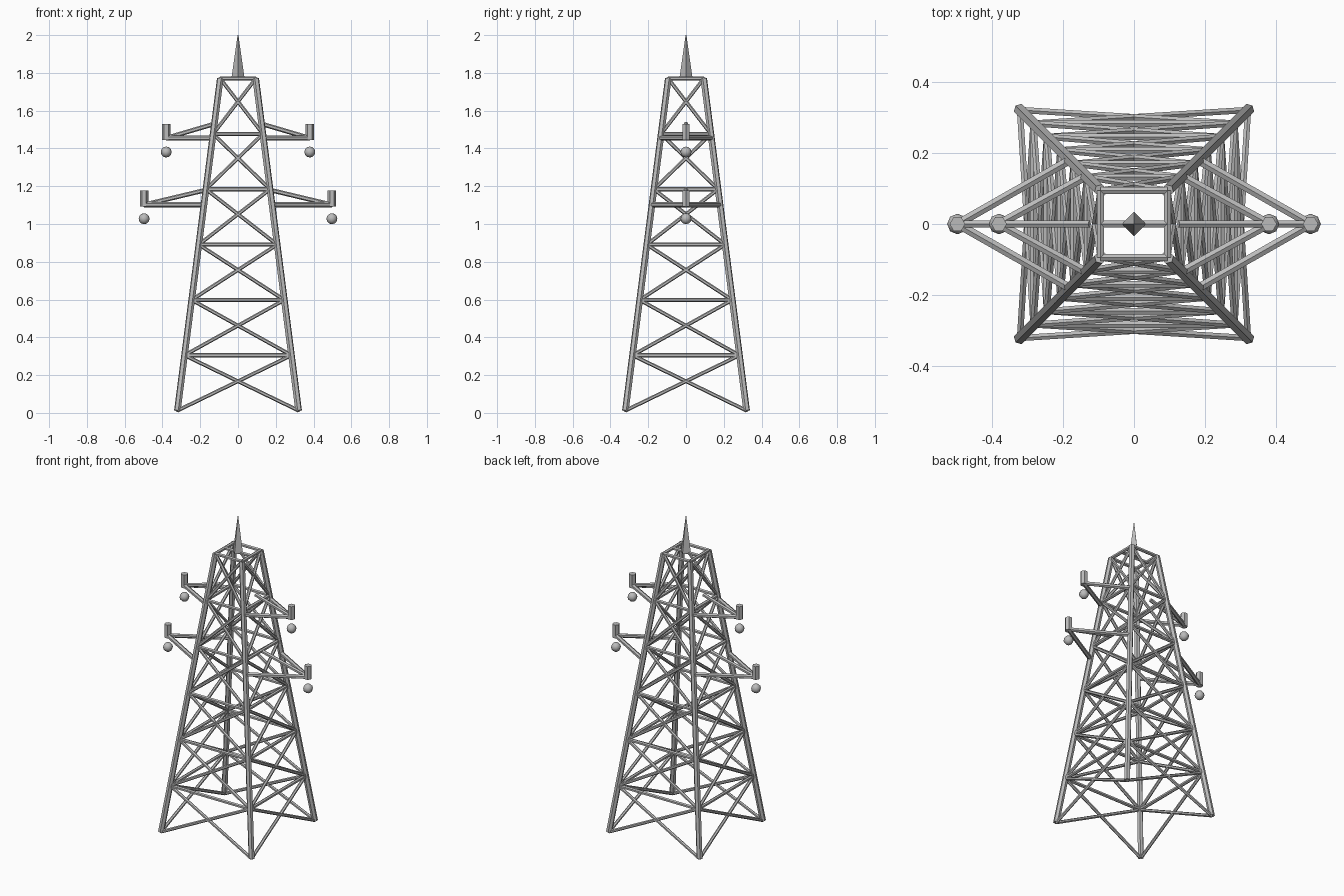
import bpy
from mathutils import Vector, Matrix

cube = bpy.data.objects.get("Cube")
if cube:
    bpy.data.objects.remove(cube)

steel = bpy.data.materials.new("galvanised_steel")
steel.use_nodes = True
colour = (0.5, 0.5, 0.5, 1)
steel.diffuse_color = colour
steel.node_tree.nodes["Principled BSDF"].inputs["Base Color"].default_value = colour

BASE, TOP = 0.012, 1.77
BAYS = 6


def finish(name):
    obj = bpy.context.object
    obj.name = name
    obj.data.materials.append(steel)
    return obj


def half_width(z):
    """Distance from the tower axis to a leg at height z."""
    return 0.321 + (0.094 - 0.321) * (z - BASE) / (TOP - BASE)


def beam(name, a, b, radius, sides=6):
    """Straight bar between two points."""
    a, b = Vector(a), Vector(b)
    bpy.ops.mesh.primitive_cylinder_add(vertices=sides, radius=radius, depth=(b - a).length)
    obj = finish(name)
    turn = (b - a).to_track_quat('Z', 'Y').to_matrix().to_4x4()
    obj.matrix_world = Matrix.Translation((a + b) / 2) @ turn


def corner(i, z):
    sx, sy = ((1, 1), (-1, 1), (-1, -1), (1, -1))[i % 4]
    w = half_width(z)
    return (sx * w, sy * w, z)


# Legs and lattice, one tower face at a time
levels = [BASE + (TOP - BASE) * i / BAYS for i in range(BAYS + 1)]
for face in range(4):
    beam("leg", corner(face, BASE), corner(face, TOP), 0.018)
    for low, high in zip(levels, levels[1:]):
        beam("cross_brace", corner(face, low), corner(face + 1, high), 0.010)
        beam("cross_brace", corner(face + 1, low), corner(face, high), 0.010)
        beam("horizontal_brace", corner(face, high), corner(face + 1, high), 0.011)

# Bar across the top and the spire standing on it
beam("top_crossbar", (-half_width(TOP), 0, TOP), (half_width(TOP), 0, TOP), 0.011)
bpy.ops.mesh.primitive_cone_add(vertices=4, radius1=0.035, radius2=0.002, depth=2 - TOP,
                                location=(0, 0, (2 + TOP) / 2))
finish("spire")

# Cross-arms: two lower chords, one stay, an insulator and a hanging ball
for reach, z, stay_z in ((0.497, 1.102, 1.18), (0.38, 1.455, 1.53)):
    for side in (-1, 1):
        tip = (side * reach, 0, z)
        w = half_width(z)
        for y in (-w, w):
            beam("arm_chord", (side * w, y, z), tip, 0.0135)
        beam("arm_stay", (side * half_width(stay_z), 0, stay_z), tip, 0.012)
        bpy.ops.mesh.primitive_cylinder_add(vertices=6, radius=0.022, depth=0.085,
                                            location=(side * reach, 0, z + 0.032),
                                            rotation=(0, 0, 0.5236))
        finish("insulator")
        bpy.ops.mesh.primitive_uv_sphere_add(segments=8, ring_count=6, radius=0.029,
                                             location=(side * reach, 0, z - 0.074))
        finish("conductor_ball")
        bpy.ops.object.shade_smooth()
